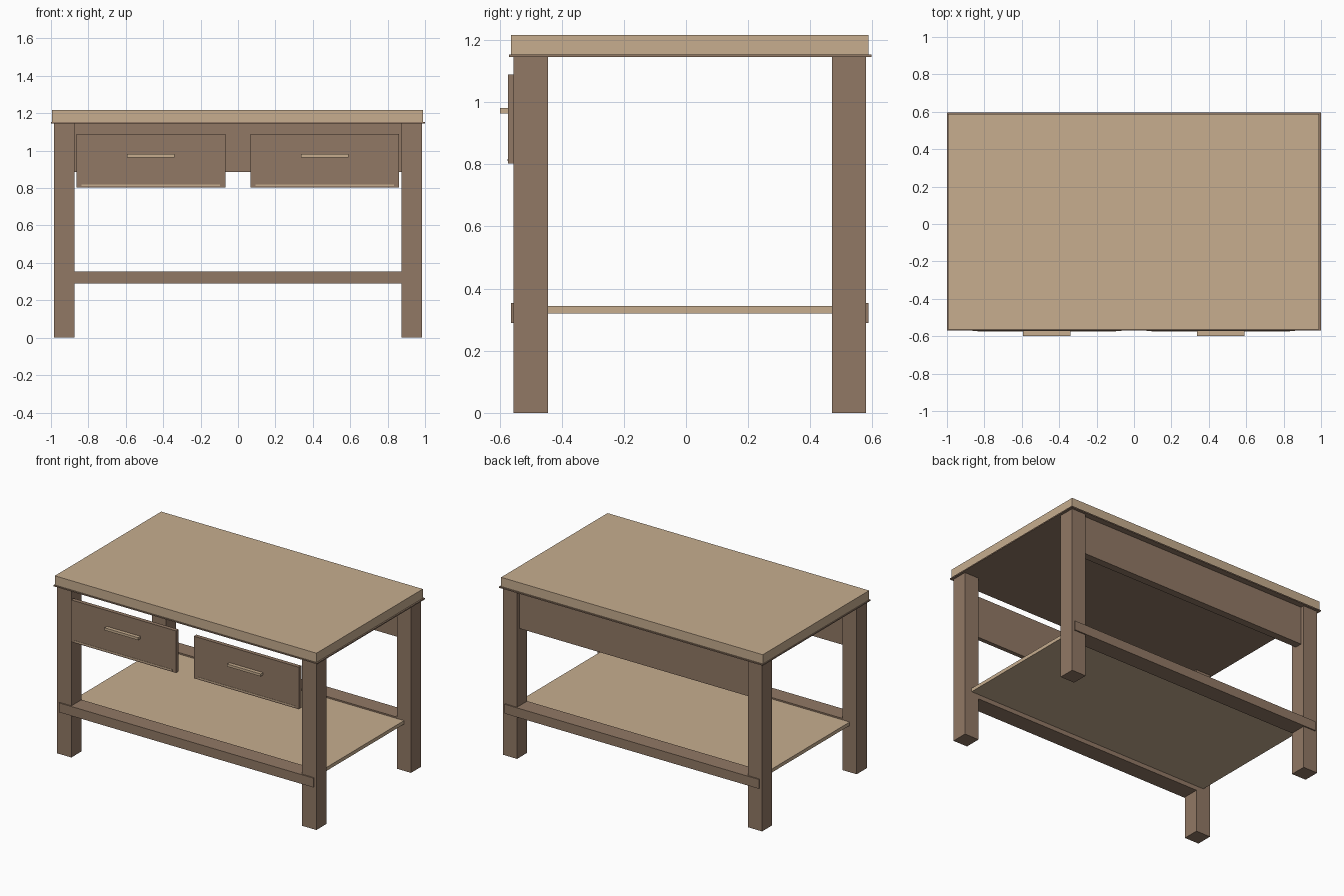
import bpy

cube = bpy.data.objects.get("Cube")
if cube:
    bpy.data.objects.remove(cube, do_unlink=True)


def make_material(name, rgb):
    mat = bpy.data.materials.new(name)
    mat.use_nodes = True
    color = (*rgb, 1.0)
    mat.diffuse_color = color
    bsdf = next(n for n in mat.node_tree.nodes if n.type == 'BSDF_PRINCIPLED')
    bsdf.inputs["Base Color"].default_value = color
    return mat


tan = make_material("pale wood", (0.57, 0.42, 0.275))
brown = make_material("brown wood", (0.285, 0.19, 0.13))


def box(name, xs, ys, zs, mat):
    """Box spanning the given ranges on each axis."""
    spans = (xs, ys, zs)
    bpy.ops.mesh.primitive_cube_add(size=1, location=[(a + b) / 2 for a, b in spans])
    obj = bpy.context.object
    obj.name = name
    obj.scale = [b - a for a, b in spans]
    bpy.ops.object.transform_apply(location=False, rotation=False, scale=True)
    obj.data.materials.append(mat)
    return obj


# Worktop on a thin, slightly wider backing board
box("worktop", (-0.994, 0.99), (-0.564, 0.588), (1.154, 1.217), tan)
box("worktop_backing", (-1, 1), (-0.57, 0.597), (1.146, 1.154), brown)

# Legs, and rails let through them
rows = {"front": ((-0.555, -0.445), (-0.563, -0.445)),
        "back": ((0.47, 0.58), (0.47, 0.588))}
for row, (leg_y, rail_y) in rows.items():
    for side, sign in (("left", 1), ("right", -1)):
        xs = sorted((sign * 0.875, sign * 0.983))
        box(f"{row}_{side}_leg", xs, leg_y, (0, 1.146), brown)
    box(f"{row}_rail", (-0.965, 0.965), rail_y, (0.29, 0.354), brown)

# Lower shelf between the rails
box("shelf", (-0.93, 0.93), (-0.445, 0.47), (0.32, 0.344), tan)

# Apron at the back only
box("back_apron", (-0.875, 0.875), (0.505, 0.556), (0.885, 1.146), brown)

# Drawer fronts with a pale strip and a bar handle
for side, center in (("left", 0.464), ("right", -0.466)):
    def span(half):
        return center - half, center + half
    box(f"{side}_drawer_front", span(0.398), (-0.573, -0.545), (0.802, 1.09), brown)
    box(f"{side}_drawer_strip", span(0.37), (-0.575, -0.56), (0.81, 0.818), tan)
    box(f"{side}_drawer_handle", span(0.127), (-0.598, -0.57), (0.964, 0.981), tan)
